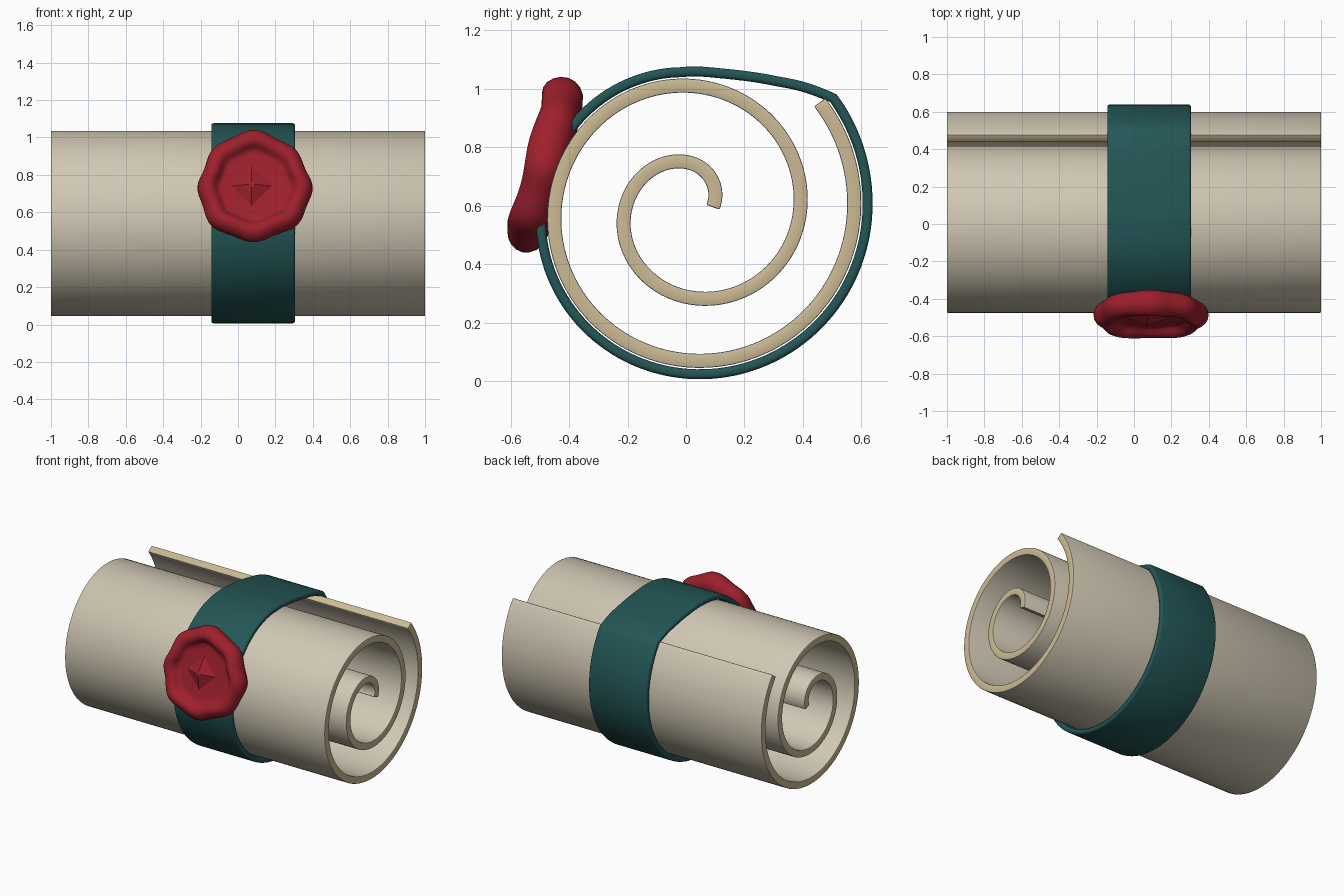
import bpy, bmesh, math
from mathutils import Vector

cube = bpy.data.objects.get("Cube")
if cube:
    bpy.data.objects.remove(cube, do_unlink=True)


def material(name, rgb):
    m = bpy.data.materials.new(name)
    m.use_nodes = True
    m.diffuse_color = (*rgb, 1)
    bsdf = m.node_tree.nodes["Principled BSDF"]
    bsdf.inputs["Base Color"].default_value = (*rgb, 1)
    bsdf.inputs["Roughness"].default_value = 0.8
    return m


parchment = material("parchment", (0.63, 0.57, 0.45))
parchment_edge = material("parchment_edge", (0.60, 0.49, 0.29))
teal = material("teal_ribbon", (0.017, 0.092, 0.092))
red = material("red_wax", (0.34, 0.014, 0.026))


def finish(bm, name, mats, angle):
    bmesh.ops.recalc_face_normals(bm, faces=bm.faces)
    mesh = bpy.data.meshes.new(name)
    bm.to_mesh(mesh)
    bm.free()
    ob = bpy.data.objects.new(name, mesh)
    bpy.context.collection.objects.link(ob)
    for m in mats:
        mesh.materials.append(m)
    bpy.ops.object.select_all(action="DESELECT")
    ob.select_set(True)
    bpy.context.view_layer.objects.active = ob
    bpy.ops.object.shade_smooth_by_angle(angle=math.radians(angle))
    return ob


# Spiral radius at each quarter turn, smoothly interpolated
RADII = [0.065, 0.165, 0.23, 0.295, 0.37, 0.43, 0.47, 0.51, 0.555, 0.595]
CENTRE = Vector((0.02, 0.58))


def catmull(p, t):
    a, b, c, d = p
    return 0.5 * (2 * b + (c - a) * t + (2 * a - 5 * b + 4 * c - d) * t * t
                  + (3 * b - a - 3 * c + d) * t ** 3)


def spiral(q, offset=0):
    i = int(q)
    pts = [RADII[min(max(i + k, 0), len(RADII) - 1)] for k in (-1, 0, 1, 2)]
    r = catmull(pts, q - i) + offset
    a = q * math.pi / 2
    return CENTRE + Vector((math.cos(a), math.sin(a))) * r


def spiral_path(q0, q1, count, offset=0):
    return [spiral(q0 + (q1 - q0) * i / count, offset) for i in range(count + 1)]


def strip(name, path, x0, x1, thick, closed, bevel, segments, mats):
    """Thick band that follows a path in the y-z plane."""
    bm = bmesh.new()
    n = len(path)
    rows = []
    for i, p in enumerate(path):
        before = path[i - 1] if closed or i else p
        after = path[(i + 1) % n] if closed or i < n - 1 else p
        t = (after - before).normalized()
        side = Vector((t.y, -t.x)) * thick / 2
        rows.append([bm.verts.new((x, *(p + side * s)))
                     for x, s in ((x0, -1), (x0, 1), (x1, 1), (x1, -1))])
    last = len(mats) - 1
    for i in range(n if closed else n - 1):
        a, b = rows[i], rows[(i + 1) % n]
        for k in range(4):
            f = bm.faces.new((a[k], a[(k + 1) % 4], b[(k + 1) % 4], b[k]))
            f.material_index = 0 if k % 2 else last
    if not closed:
        for row in (rows[0], rows[-1]):
            bm.faces.new(row).material_index = last
    bmesh.ops.recalc_face_normals(bm, faces=bm.faces)
    sharp = [e for e in bm.edges if e.calc_face_angle(0) > math.radians(60)]
    bmesh.ops.bevel(bm, geom=sharp, offset=bevel, segments=segments,
                    profile=0.5, affect="EDGES")
    return finish(bm, name, mats, 35)


# Rolled sheet
strip("rolled_sheet", spiral_path(0.13, 8.45, 260), -1, 1, 0.048, False,
      0.005, 2, [parchment, parchment_edge])

# Ribbon: hugs the roll, then bridges from the loose edge back to the top
band = spiral_path(5.05, 8.43, 110, 0.046)
start, end = band[0], band[-1]
guide = [Vector((0.53, 0.9)), end, Vector((0.31, 1.026)), Vector((0.12, 1.053)),
         start, Vector((-0.2, 1.02))]
for i in range(1, 4):
    for j in range(8):
        if i > 1 or j:
            band.append(catmull(guide[i - 1:i + 3], j / 8) if i > 1
                        else end.lerp(guide[2], j / 8) + Vector((0, 0.008 * math.sin(j / 8 * math.pi))))
strip("ribbon", band, -0.143, 0.305, 0.034, True, 0.013, 3, [teal])

# Wax seal: lobed disc with a raised rim and a sunken middle
PROFILE = [(0.10, 0.0), (0.24, 0.0), (0.285, 0.025), (0.308, 0.075), (0.29, 0.125),
           (0.25, 0.152), (0.215, 0.14), (0.195, 0.105), (0.18, 0.098), (0.08, 0.098)]
SIDES = 48
bm = bmesh.new()
rings = []
for r, h in PROFILE:
    ring = []
    for i in range(SIDES):
        a = math.tau * i / SIDES
        wave = 0.032 * math.cos(8 * a + 0.4 * math.sin(2 * a)) + 0.02 * math.cos(3 * a + 1)
        rr = r * (1 + wave)
        lift = 0.006 * math.sin(5 * a) if 0.12 < h else 0
        ring.append(bm.verts.new((rr * math.cos(a), rr * math.sin(a), h + lift)))
    rings.append(ring)
for a, b in zip(rings, rings[1:]):
    for i in range(SIDES):
        j = (i + 1) % SIDES
        bm.faces.new((a[i], a[j], b[j], b[i]))
for ring, h in ((rings[0], 0.0), (rings[-1], 0.098)):
    hub = bm.verts.new((0, 0, h))
    for i in range(SIDES):
        bm.faces.new((ring[i], ring[(i + 1) % SIDES], hub))
seal = finish(bm, "wax_seal", [red], 180)
seal.modifiers.new("smooth", "SUBSURF").levels = 1
seal.modifiers["smooth"].render_levels = 1

# Low diamond pressed into the middle of the seal
bm = bmesh.new()
bmesh.ops.create_cone(bm, cap_ends=True, segments=4, radius1=0.14, radius2=0.015, depth=0.05)
bmesh.ops.translate(bm, verts=bm.verts, vec=(-0.015, 0, 0.11))
diamond = finish(bm, "seal_diamond", [red], 10)

for ob in (seal, diamond):
    ob.location = (0.088, -0.41, 0.715)
    ob.rotation_euler.x = math.radians(75)
